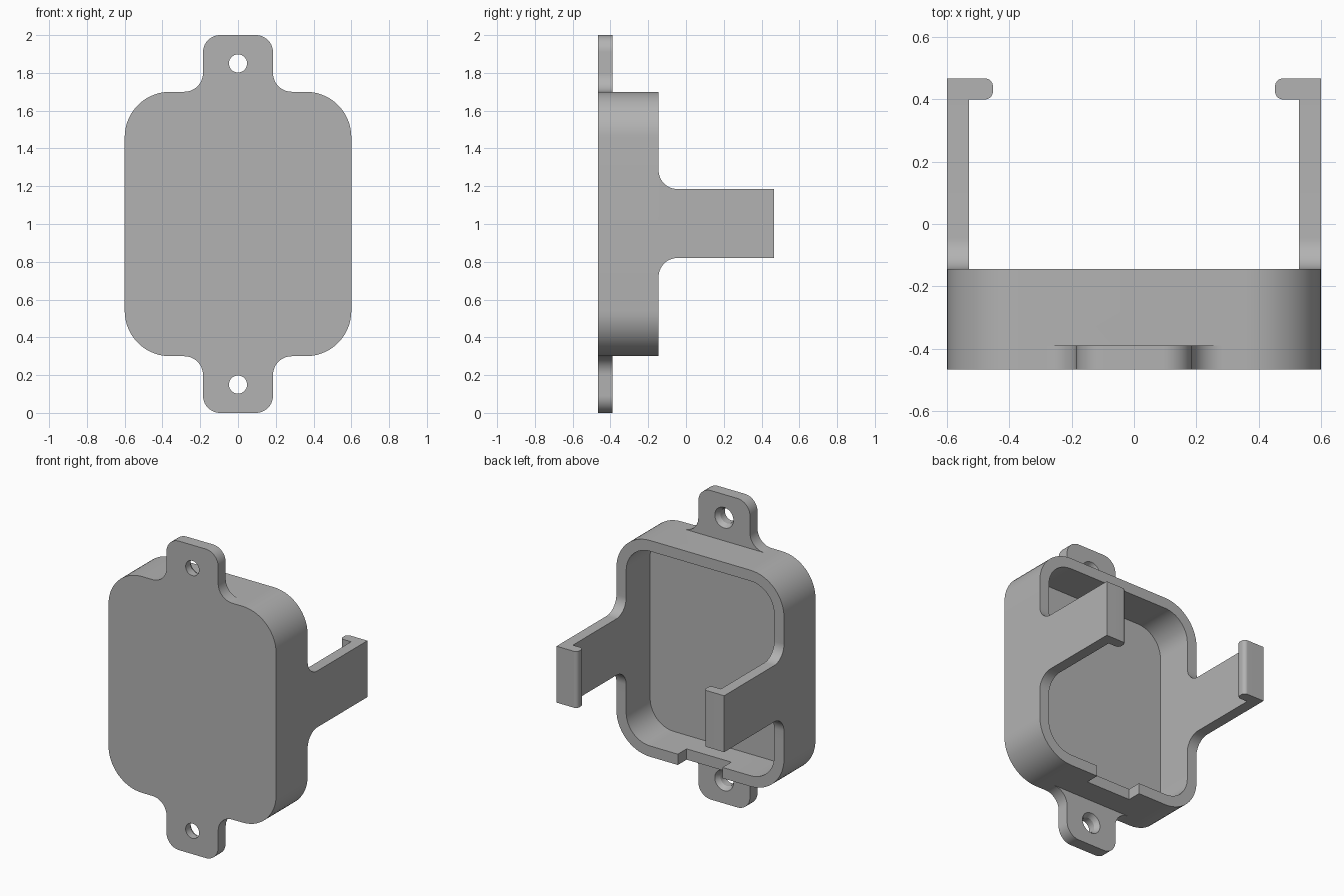
import bpy, bmesh, math
from mathutils import Vector, Matrix

cube = bpy.data.objects.get("Cube")
if cube:
    bpy.data.objects.remove(cube)

grey = bpy.data.materials.new("plain grey plastic")
grey.use_nodes = True
colour = (0.45, 0.45, 0.45, 1)
grey.diffuse_color = colour
grey.node_tree.nodes["Principled BSDF"].inputs["Base Color"].default_value = colour

FRONT, FLOOR, RIM, BACK = -0.467, -0.39, -0.145, 0.467
WALL, HALF = 0.07, 0.6
ARM_LOW, ARM_HIGH = 0.82, 1.185


def rounded(corners, steps=14):
    """Outline from right-angled corners (u, v, radius)."""
    out = []
    for i, (u, v, r) in enumerate(corners):
        p = Vector((u, v))
        if r == 0:
            out.append(p)
            continue
        a = (Vector(corners[i - 1][:2]) - p).normalized()
        b = (Vector(corners[(i + 1) % len(corners)][:2]) - p).normalized()
        c = p + (a + b) * r
        for k in range(steps + 1):
            t = math.pi / 2 * k / steps
            out.append(c - b * r * math.cos(t) - a * r * math.sin(t))
    return out


def finish(name, bm):
    bmesh.ops.recalc_face_normals(bm, faces=bm.faces)
    mesh = bpy.data.meshes.new(name)
    bm.to_mesh(mesh)
    bm.free()
    mesh.materials.append(grey)
    ob = bpy.data.objects.new(name, mesh)
    bpy.context.collection.objects.link(ob)
    return ob


def prism(name, outline, axis, low, high):
    """Extrude an outline along an axis; (u, v) fill the other two in order."""
    bm = bmesh.new()

    def place(p, d):
        co = list(p)
        co.insert("xyz".index(axis), d)
        return co
    face = bm.faces.new([bm.verts.new(place(p, low)) for p in outline])
    new = bmesh.ops.extrude_face_region(bm, geom=[face])["geom"]
    shift = Vector(place((0, 0), high - low))
    bmesh.ops.translate(bm, vec=shift, verts=[g for g in new if isinstance(g, bmesh.types.BMVert)])
    return finish(name, bm)


def box(u0, u1, v0, v1, r=0):
    return rounded([(u0, v0, r), (u1, v0, r), (u1, v1, r), (u0, v1, r)])


def cone(name, z, y0, y1, r0, r1):
    bm = bmesh.new()
    place = Matrix.Translation((0, (y0 + y1) / 2, z)) @ Matrix.Rotation(-math.pi / 2, 4, 'X')
    bmesh.ops.create_cone(bm, cap_ends=True, segments=40, radius1=r0, radius2=r1,
                          depth=y1 - y0, matrix=place)
    return finish(name, bm)


def combine(target, other, operation):
    mod = target.modifiers.new(operation, 'BOOLEAN')
    mod.operation, mod.solver, mod.object = operation, 'EXACT', other
    bpy.context.view_layer.objects.active = target
    bpy.ops.object.modifier_apply(modifier=mod.name)
    bpy.data.objects.remove(other)


# Face plate with a screw tab at each end
quarter = [(HALF, 1.7, 0.24), (0.185, 1.7, 0.1), (0.185, 2.0, 0.09)]
half = quarter + [(-u, v, r) for u, v, r in reversed(quarter)]
plate = half + [(-u, 2 - v, r) for u, v, r in half]
body = prism("clip_on_tray", rounded(plate), "y", FRONT, FLOOR)

# Tray wall, hollow from the back
wall = prism("tray_wall", box(-HALF, HALF, 0.3, 1.7, 0.24), "y", FLOOR - 0.04, RIM)
inside = HALF - WALL
combine(body, wall, 'UNION')
cavity = prism("cavity", box(-inside, inside, 0.3 + WALL, 1.7 - WALL, 0.17), "y", FLOOR, 0)
combine(body, cavity, 'DIFFERENCE')

# Cable notch in the bottom wall
combine(body, prism("notch", box(-0.16, 0.16, 0.2, 0.45), "y", RIM - 0.09, 0), 'DIFFERENCE')

# Countersunk screw holes
for z in (0.15, 1.85):
    combine(body, cone("hole", z, -0.6, 0, 0.048, 0.048), 'DIFFERENCE')
    combine(body, cone("countersink", z, FLOOR - 0.03, FLOOR + 0.01, 0.048, 0.073), 'DIFFERENCE')

# Side arms flaring into the rim, each with an inward hook
flare = 0.1
arm = [(RIM - 0.08, ARM_LOW - flare - 0.05, 0), (RIM, ARM_LOW - flare - 0.05, 0),
       (RIM, ARM_LOW, flare), (BACK, ARM_LOW, 0), (BACK, ARM_HIGH, 0),
       (RIM, ARM_HIGH, flare), (RIM, ARM_HIGH + flare + 0.05, 0),
       (RIM - 0.08, ARM_HIGH + flare + 0.05, 0)]
for s in (-1, 1):
    combine(body, prism("arm", rounded(arm), "x", s * inside, s * HALF), 'UNION')
    hook = [(s * HALF, 0.4, 0), (s * HALF, BACK, 0),
            (s * 0.453, BACK, 0.025), (s * 0.453, 0.4, 0.025)]
    combine(body, prism("hook", rounded(hook), "z", ARM_LOW, ARM_HIGH), 'UNION')

# Soft shading on the rounds, crisp edges elsewhere
bpy.ops.object.select_all(action='DESELECT')
body.select_set(True)
bpy.context.view_layer.objects.active = body
bpy.ops.object.shade_smooth_by_angle(angle=math.radians(30))
